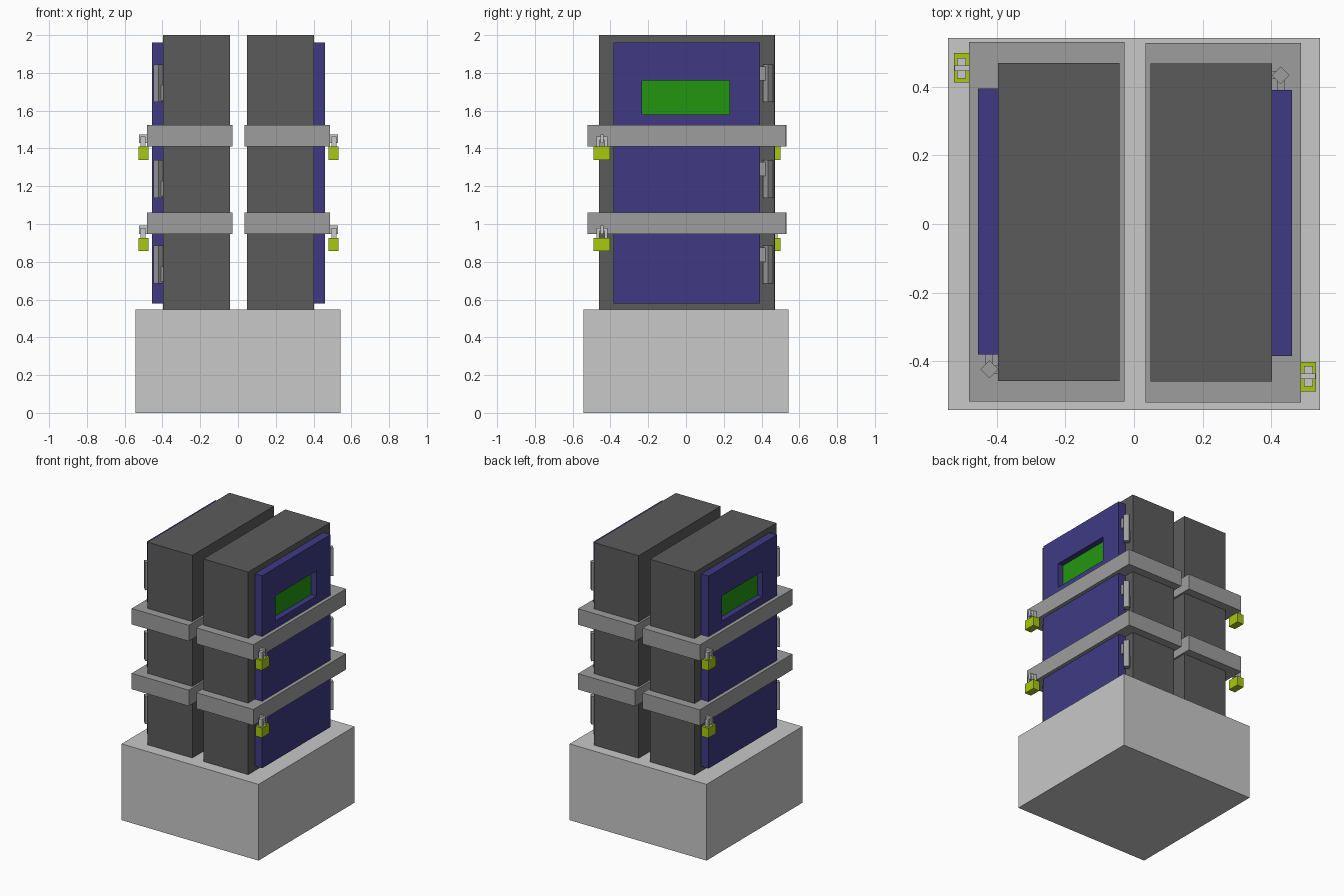
import bpy, bmesh, math
from mathutils import Matrix, Vector

if "Cube" in bpy.data.objects:
    bpy.data.objects.remove(bpy.data.objects["Cube"])


def mat(name, r, g, b):
    m = bpy.data.materials.new(name)
    m.diffuse_color = (r, g, b, 1)
    m.use_nodes = True
    m.node_tree.nodes["Principled BSDF"].inputs["Base Color"].default_value = m.diffuse_color
    return m


PALE = mat("pale_grey", 0.58, 0.58, 0.58)
STEEL = mat("steel_grey", 0.34, 0.34, 0.34)
DARK = mat("dark_grey", 0.105, 0.105, 0.105)
BLUE = mat("deep_blue", 0.05, 0.042, 0.23)
GREEN = mat("screen_green", 0.016, 0.305, 0.005)
LIME = mat("lime", 0.39, 0.58, 0.005)

# The second cabinet is the first one turned half way round this centre
TURN = (Matrix.Translation((0.006, 0.01, 0)) @ Matrix.Rotation(math.pi, 4, 'Z'))


def finish(name, bm, materials, turned=False):
    if turned:
        bm.transform(TURN)
    bmesh.ops.recalc_face_normals(bm, faces=bm.faces)
    me = bpy.data.meshes.new(name)
    bm.to_mesh(me)
    bm.free()
    for m in materials:
        me.materials.append(m)
    ob = bpy.data.objects.new(name, me)
    bpy.context.scene.collection.objects.link(ob)
    return ob


def add_box(bm, x, y, z):
    """Box from (low, high) ranges."""
    size = [r[1] - r[0] for r in (x, y, z)]
    mid = [(r[1] + r[0]) / 2 for r in (x, y, z)]
    bmesh.ops.create_cube(bm, size=1, matrix=Matrix.Translation(mid) @ Matrix.Diagonal((*size, 1)))


def boxes(name, ranges, material, turned=False):
    bm = bmesh.new()
    for r in ranges:
        add_box(bm, *r)
    return finish(name, bm, [material], turned)


def door(turned):
    """Door slab with a recessed window whose back is green."""
    bm = bmesh.new()
    x0, x1, xw = 0.403, 0.461, 0.42
    ys = (-0.385, -0.232, 0.229, 0.391)
    zs = (0.58, 1.58, 1.76, 1.96)
    g = [[bm.verts.new((x1, y, z)) for z in zs] for y in ys]
    for i in range(3):
        for j in range(3):
            f = bm.faces.new((g[i][j], g[i + 1][j], g[i + 1][j + 1], g[i][j + 1]))
            if i == j == 1:
                window = f
    rim = [e for e in bm.edges if e.is_boundary]
    # Sides of the slab
    ext = bmesh.ops.extrude_edge_only(bm, edges=rim)
    for v in [e for e in ext["geom"] if isinstance(e, bmesh.types.BMVert)]:
        v.co.x = x0
    bmesh.ops.contextual_create(bm, geom=[e for e in bm.edges if e.is_boundary])
    # Window recess
    ext = bmesh.ops.extrude_discrete_faces(bm, faces=[window])["faces"][0]
    ring = list(ext.verts)
    bmesh.ops.translate(bm, verts=ring, vec=(xw - x1, 0, 0))
    ext.material_index = 1
    finish("door", bm, [BLUE, GREEN], turned)


def hinge(turned, z):
    bm = bmesh.new()
    # Four-sided pin
    bmesh.ops.create_cone(bm, cap_ends=True, segments=4, radius1=0.026, radius2=0.026, depth=0.2,
                          matrix=Matrix.Translation((0.428, 0.434, z)))
    # Door leaf above, cabinet leaf below
    add_box(bm, (0.417, 0.44), (0.39, 0.425), (z + 0.015, z + 0.09))
    add_box(bm, (0.403, 0.42), (0.423, 0.446), (z - 0.09, z - 0.01))
    finish("hinge", bm, [STEEL], turned)


# Plinth
boxes("plinth", [((-0.543, 0.543), (-0.543, 0.543), (0, 0.547))], PALE)

for turned in (False, True):
    boxes("cabinet", [((0.048, 0.403), (-0.46, 0.468), (0.547, 2.0))], DARK, turned)
    door(turned)
    for z in (1.745, 1.238, 0.785):
        hinge(turned, z)
    for z in (1.468, 1.003):
        boxes("strap", [((0.034, 0.487), (-0.521, 0.528), (z - 0.057, z + 0.057))], STEEL, turned)
    # Padlocks hang from a staple on each strap
    for z in (1.34, 0.857):
        boxes("padlock_body", [((0.48, 0.532), (-0.489, -0.403), (z, z + 0.07))], LIME, turned)
        boxes("padlock_shackle", [
            ((0.496, 0.522), (-0.475, -0.459), (z + 0.07, z + 0.122)),
            ((0.496, 0.522), (-0.431, -0.415), (z + 0.07, z + 0.122)),
            ((0.496, 0.522), (-0.475, -0.415), (z + 0.106, z + 0.122))], PALE, turned)
        boxes("padlock_staple", [((0.48, 0.53), (-0.453, -0.437), (z + 0.09, z + 0.135))], PALE, turned)
